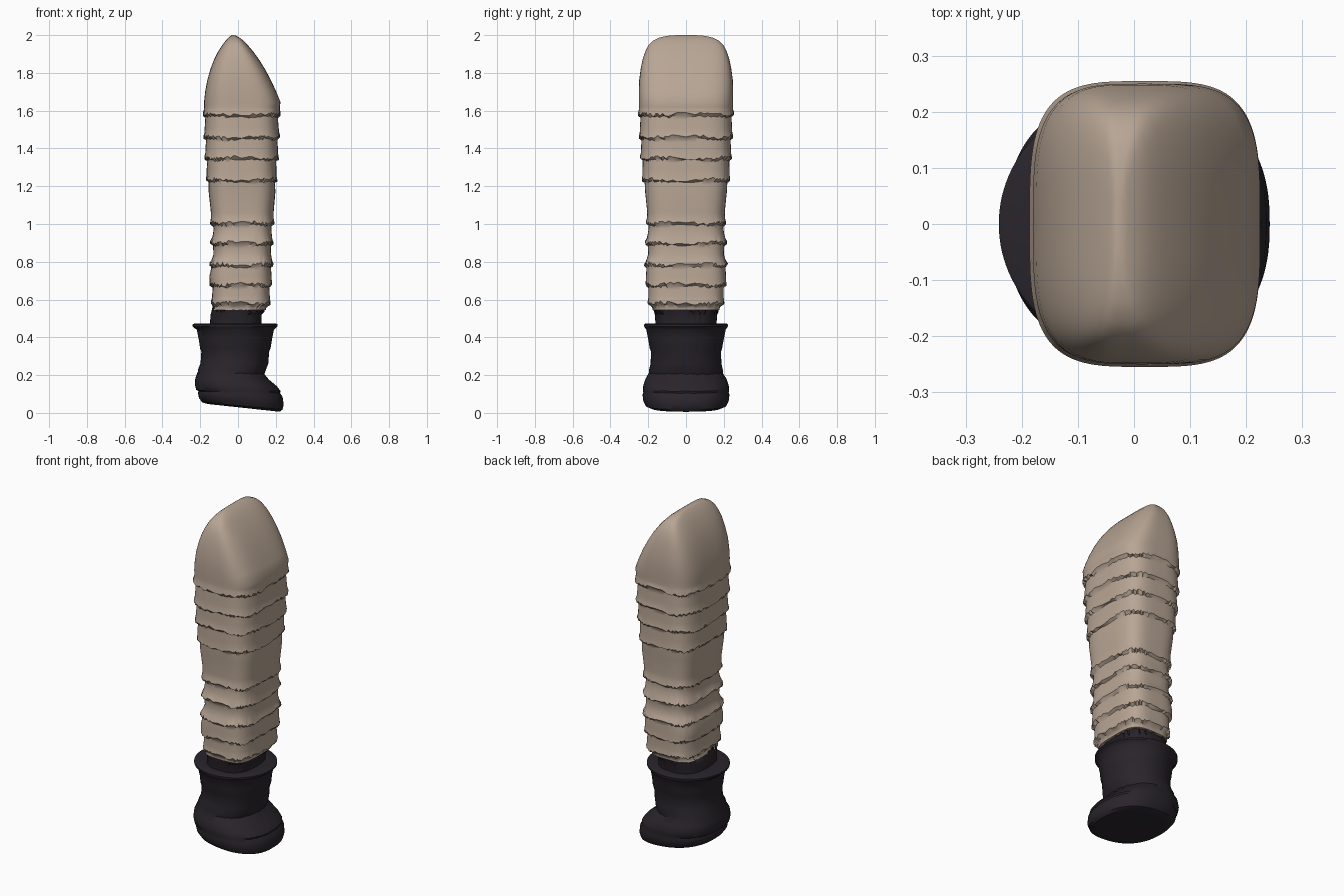
import bpy, bmesh, math, random
random.seed(4)
SEG = 112


def material(name, col):
    m = bpy.data.materials.new(name)
    m.diffuse_color = (*col, 1)
    return m


def ring(x0, x1, y, zl, zr, n, jitter=0.0):
    """Superelliptic section spanning x0..x1, tilted from zl to zr."""
    pts = []
    for i in range(SEG):
        a = 2 * math.pi * i / SEG
        c, s = math.cos(a), math.sin(a)
        px = math.copysign(abs(c) ** (2 / n), c)
        py = math.copysign(abs(s) ** (2 / n), s)
        t = (px + 1) / 2
        z = zl + (zr - zl) * t
        if jitter:
            z += jitter * (random.uniform(-1, 1) + 0.5 * math.sin(5 * a + zl * 40))
        pts.append((x0 + (x1 - x0) * t, py * y, z))
    return pts


def loft(name, rings, mat, angle=40):
    bm = bmesh.new()
    rows = [[bm.verts.new(p) for p in r] for r in rings]
    for a, b in zip(rows, rows[1:]):
        for i in range(SEG):
            j = (i + 1) % SEG
            bm.faces.new((a[i], a[j], b[j], b[i]))
    bm.faces.new(rows[0][::-1])
    bm.faces.new(rows[-1])
    bmesh.ops.recalc_face_normals(bm, faces=bm.faces[:])
    me = bpy.data.meshes.new(name)
    bm.to_mesh(me)
    bm.free()
    ob = bpy.data.objects.new(name, me)
    bpy.context.collection.objects.link(ob)
    me.materials.append(mat)
    bpy.ops.object.select_all(action='DESELECT')
    ob.select_set(True)
    bpy.context.view_layer.objects.active = ob
    bpy.ops.object.shade_smooth_by_angle(angle=math.radians(angle))
    return ob


cloth = material("tan_cloth", (0.48, 0.38, 0.30))
leather = material("dark_leather", (0.022, 0.018, 0.024))

# Trouser leg outline: z, left x, right x, half depth
leg = [(0.54, -.135, .145, .175), (0.58, -.135, .165, .195), (0.67, -.14, .172, .205),
       (0.72, -.152, .178, .212), (0.78, -.145, .18, .215), (0.84, -.13, .175, .20),
       (0.90, -.14, .18, .21), (0.96, -.13, .178, .20), (1.01, -.14, .185, .205),
       (1.11, -.147, .192, .205), (1.19, -.158, .2, .22), (1.25, -.163, .2, .228),
       (1.35, -.17, .208, .235), (1.46, -.175, .215, .242), (1.57, -.178, .216, .246),
       (1.64, -.18, .224, .25)]


def at(z):
    for a, b in zip(leg, leg[1:]):
        if z <= b[0]:
            t = (z - a[0]) / (b[0] - a[0])
            return [p + (q - p) * t for p, q in zip(a, b)][1:]
    return leg[-1][1:]


# Each fold is a tuck below and a ragged lip above
levels = [(z, 0, 0) for z in (.545, .62, .72, .84, .95, 1.06, 1.17, 1.29, 1.4, 1.51, 1.62)]
for f in (.575, .675, .78, .895, 1.0, 1.23, 1.345, 1.455, 1.575):
    levels += [(f - .022, -.004, .002), (f - .007, -.005, .006),
               (f + .006, .008, .009), (f + .03, .002, .002)]
rings = []
for z, out, jit in sorted(levels):
    x0, x1, y = at(z)
    rings.append(ring(x0 - out, x1 + out, y + out, z, z, 3.6, jit))

# Slanted top closing to a ridge
top = [(1.645, -.18, .225, .25), (1.70, -.174, .203, .25), (1.76, -.163, .175, .248),
       (1.82, -.146, .143, .24), (1.87, -.127, .112, .23), (1.91, -.107, .083, .217),
       (1.945, -.085, .054, .20), (1.97, -.066, .03, .175), (1.987, -.05, .008, .14),
       (1.996, -.039, -.01, .10), (2.0, -.032, -.02, .05)]
rings += [ring(x0, x1, y, z, z, 3.6) for z, x0, x1, y in top]
loft("trouser_leg", rings, cloth)

# Dark ankle between boot and trouser
loft("ankle", [ring(-.15, .125, .16, .45, .45, 2.6), ring(-.145, .125, .165, .52, .52, 2.8),
               ring(-.136, .14, .172, .548, .548, 3.2, .014),
               ring(-.1, .1, .12, .56, .56, 3)], leather)

# Boot: left x, right x, half depth, left z, right z, roundness, raggedness
boot = [(-.08, .20, .14, .045, .010, 2.2, 0), (-.16, .222, .185, .047, .006, 2.3, 0),
        (-.19, .236, .212, .056, .018, 2.4, 0), (-.207, .242, .226, .08, .045, 2.4, 0),
        (-.212, .236, .23, .105, .085, 2.4, 0), (-.208, .222, .226, .114, .105, 2.4, .002),
        (-.222, .226, .228, .122, .115, 2.4, .002), (-.228, .205, .226, .15, .142, 2.4, 0),
        (-.226, .165, .215, .185, .175, 2.3, 0), (-.213, .138, .195, .217, .205, 2.2, .003),
        (-.212, .145, .196, .228, .220, 2.2, .003), (-.198, .16, .187, .265, .26, 2.1, 0),
        (-.194, .165, .186, .325, .325, 2.1, .002), (-.200, .173, .192, .345, .345, 2.1, .004),
        (-.208, .18, .2, .39, .39, 2, 0), (-.218, .19, .21, .44, .44, 2, 0),
        (-.232, .2, .216, .45, .45, 2, 0), (-.241, .21, .222, .458, .458, 2, 0),
        (-.241, .21, .222, .468, .468, 2, 0), (-.232, .202, .215, .473, .473, 2, 0),
        (-.16, .135, .17, .472, .472, 2.2, 0)]
loft("boot", [ring(*r) for r in boot], leather)
